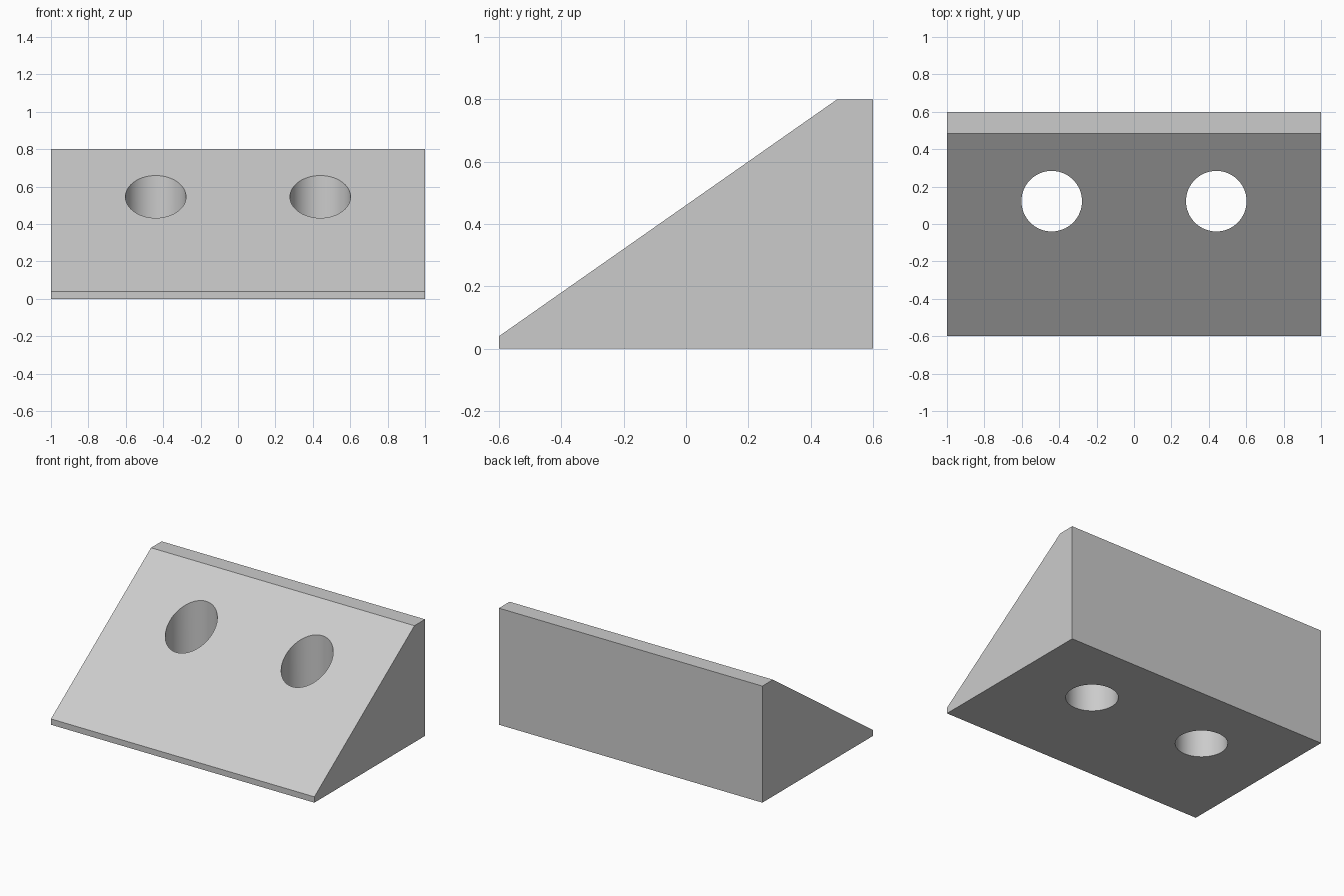
import bpy
import bmesh
import math
from mathutils import Vector

default = bpy.data.objects.get("Cube")
if default:
    bpy.data.objects.remove(default, do_unlink=True)

WIDTH = 2.0
HOLE_X, HOLE_Y, HOLE_RADIUS = 0.44, 0.122, 0.162

# Single grey material
grey = bpy.data.materials.new("light grey")
grey.use_nodes = True
colour = (0.6, 0.6, 0.6, 1.0)
grey.diffuse_color = colour
grey.node_tree.nodes["Principled BSDF"].inputs["Base Color"].default_value = colour


def add_object(name, bm):
    mesh = bpy.data.meshes.new(name)
    bmesh.ops.recalc_face_normals(bm, faces=bm.faces)
    bm.to_mesh(mesh)
    bm.free()
    mesh.materials.append(grey)
    obj = bpy.data.objects.new(name, mesh)
    bpy.context.collection.objects.link(obj)
    return obj


# Wedge block: side profile (y, z) extruded across the width
profile = [(-0.6, 0), (0.6, 0), (0.6, 0.8), (0.485, 0.8), (-0.6, 0.04)]
bm = bmesh.new()
side = bm.faces.new([bm.verts.new((-WIDTH / 2, y, z)) for y, z in profile])
extruded = bmesh.ops.extrude_face_region(bm, geom=[side], use_keep_orig=True)
moved = [v for v in extruded["geom"] if isinstance(v, bmesh.types.BMVert)]
bmesh.ops.translate(bm, verts=moved, vec=Vector((WIDTH, 0, 0)))
wedge = add_object("wedge_block", bm)

# Two vertical through holes
for label, sign in (("left", 1), ("right", -1)):
    bm = bmesh.new()
    bmesh.ops.create_cone(bm, cap_ends=True, segments=64, radius1=HOLE_RADIUS,
                          radius2=HOLE_RADIUS, depth=2)
    bmesh.ops.translate(bm, verts=bm.verts, vec=Vector((sign * HOLE_X, HOLE_Y, 0.4)))
    cutter = add_object(label + "_hole_cutter", bm)
    cutter.hide_render = True

    cut = wedge.modifiers.new(label + "_hole", 'BOOLEAN')
    cut.operation = 'DIFFERENCE'
    cut.solver = 'EXACT'
    cut.object = cutter
    bpy.context.view_layer.objects.active = wedge
    bpy.ops.object.modifier_apply(modifier=cut.name)
    bpy.data.objects.remove(cutter, do_unlink=True)

# Smooth hole walls, crisp block edges
for obj in bpy.context.selected_objects:
    obj.select_set(False)
wedge.select_set(True)
bpy.context.view_layer.objects.active = wedge
bpy.ops.object.shade_smooth_by_angle(angle=math.radians(30))
